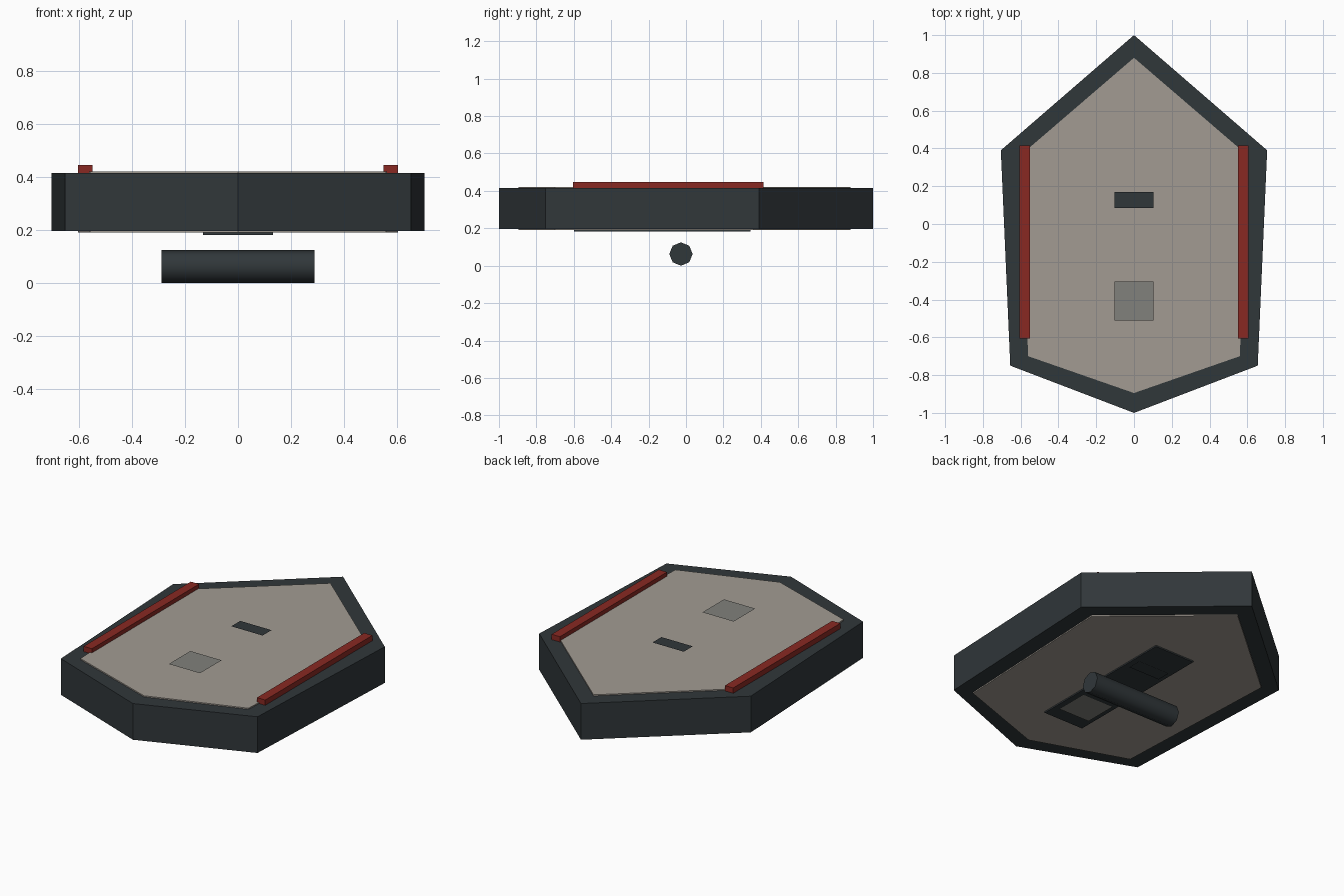
import bpy, bmesh, math

if "Cube" in bpy.data.objects:
    bpy.data.objects.remove(bpy.data.objects["Cube"])


def material(name, rgb):
    m = bpy.data.materials.new(name)
    m.diffuse_color = (*rgb, 1)
    m.use_nodes = True
    m.node_tree.nodes["Principled BSDF"].inputs["Base Color"].default_value = m.diffuse_color
    return m


DARK = material("dark_metal", (0.030, 0.038, 0.042))
BEIGE = material("beige_panel", (0.36, 0.33, 0.29))
RED = material("red_paint", (0.25, 0.022, 0.016))
GREY = material("grey_window", (0.22, 0.22, 0.20))


def finish(name, bm, mat):
    bmesh.ops.recalc_face_normals(bm, faces=bm.faces)
    mesh = bpy.data.meshes.new(name)
    bm.to_mesh(mesh)
    bm.free()
    mesh.materials.append(mat)
    ob = bpy.data.objects.new(name, mesh)
    bpy.context.collection.objects.link(ob)
    return ob


def slab(name, half, z0, z1, mat):
    """Extrude a symmetric outline given by its right half, nose to tail."""
    outline = half + [(-x, y) for x, y in reversed(half) if x > 0]
    bm = bmesh.new()
    face = bm.faces.new([bm.verts.new((x, y, z0)) for x, y in outline])
    ext = bmesh.ops.extrude_face_region(bm, geom=[face])["geom"]
    top = [v for v in ext if isinstance(v, bmesh.types.BMVert)]
    bmesh.ops.translate(bm, verts=top, vec=(0, 0, z1 - z0))
    return finish(name, bm, mat)


def box(name, x, y, z, mat):
    bm = bmesh.new()
    bmesh.ops.create_cube(bm, size=1)
    for v in bm.verts:
        v.co = [r[0] + (c + 0.5) * (r[1] - r[0]) for c, r in zip(v.co, (x, y, z))]
    return finish(name, bm, mat)


def sheet(name, hx, y0, y1, z, mat, down=False):
    bm = bmesh.new()
    pts = [(-hx, y0), (hx, y0), (hx, y1), (-hx, y1)]
    face = bm.faces.new([bm.verts.new((*p, z)) for p in pts])
    ob = finish(name, bm, mat)
    if (ob.data.polygons[0].normal.z < 0) != down:
        ob.data.flip_normals()
    return ob


# Hull and the panel showing on its top and underside
slab("hull", [(0, 1), (0.705, 0.39), (0.655, -0.75), (0, -1)], 0.197, 0.415, DARK)
slab("deck_panel", [(0, 0.88), (0.605, 0.36), (0.56, -0.70), (0, -0.895)], 0.19, 0.422, BEIGE)

# Red rails
for side, a, b in (("left", -0.605, -0.55), ("right", 0.55, 0.605)):
    box(side + "_rail", (a, b), (-0.605, 0.415), (0.415, 0.447), RED)

# Backing strip under the hull
box("bottom_strip", (-0.133, 0.133), (-0.60, 0.345), (0.182, 0.192), DARK)

# Slot and window on both faces
for side, z, down in (("top", 0.438, False), ("bottom", 0.177, True)):
    sheet(side + "_slot", 0.104, 0.085, 0.17, z, DARK, down)
    sheet(side + "_window", 0.104, -0.51, -0.305, z, GREY, down)

# Eight-sided roller under the hull
bpy.ops.mesh.primitive_cylinder_add(vertices=8, radius=0.0625, depth=0.58,
                                    location=(0, -0.027, 0.0625),
                                    rotation=(0, math.pi / 2, 0))
roller = bpy.context.object
roller.name = "roller"
roller.data.materials.append(DARK)
bpy.ops.object.shade_smooth_by_angle(angle=math.radians(50))
